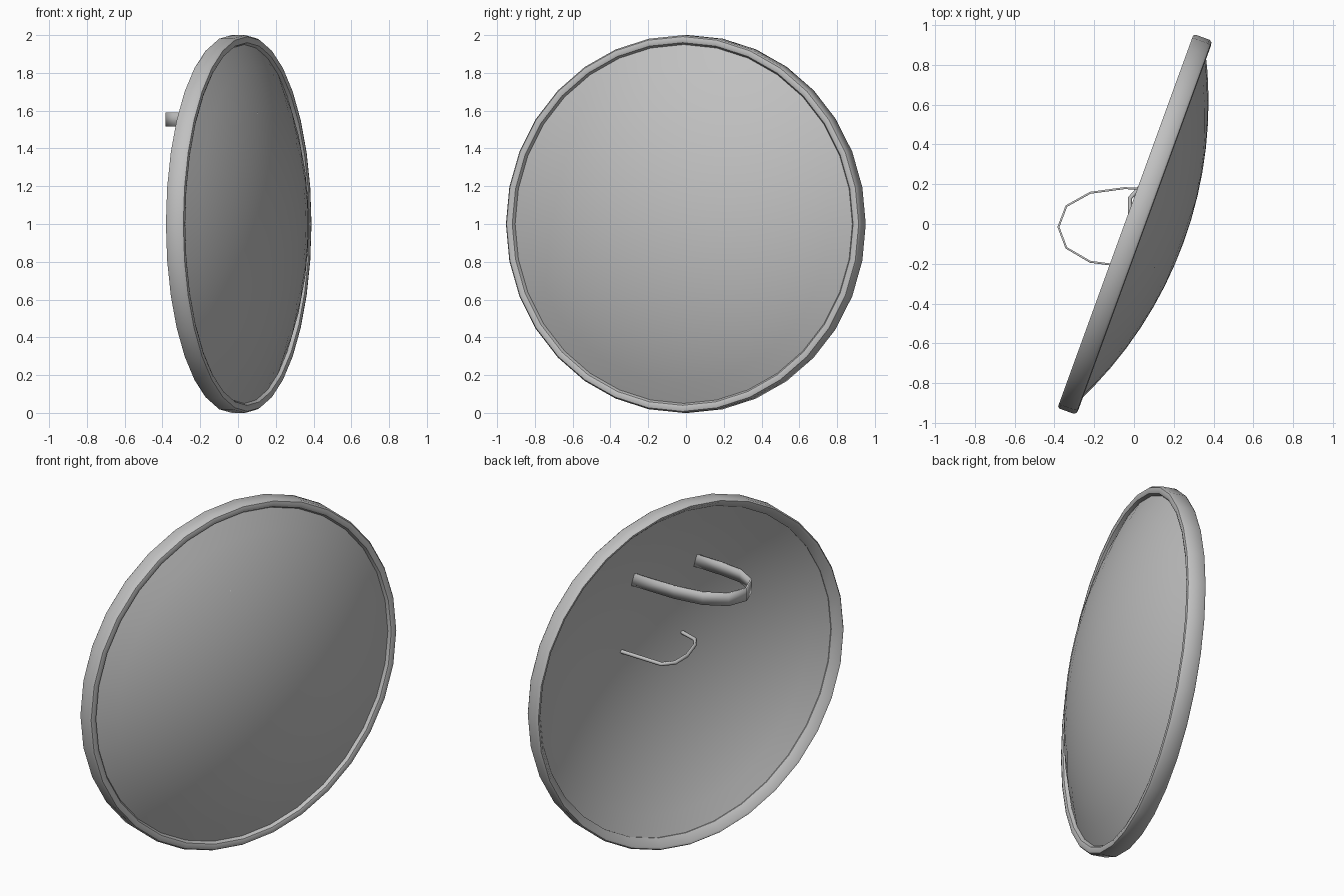
import bpy, bmesh
from math import sin, cos, pi, radians, sqrt
from mathutils import Vector

cube = bpy.data.objects.get("Cube")
if cube:
    bpy.data.objects.remove(cube, do_unlink=True)

grey = bpy.data.materials.new("plain_grey")
grey.use_nodes = True
COLOUR = (0.53, 0.53, 0.53, 1)
grey.diffuse_color = COLOUR
grey.node_tree.nodes["Principled BSDF"].inputs["Base Color"].default_value = COLOUR

# Frame of the turned shield: facing axis, sideways axis, centre
TURN = radians(20)
AXIS = Vector((cos(TURN), -sin(TURN), 0))
SIDE = Vector((sin(TURN), cos(TURN), 0))
UP = Vector((0, 0, 1))
SEGMENTS = 32


def add_object(name, data):
    obj = bpy.data.objects.new(name, data)
    bpy.context.collection.objects.link(obj)
    data.materials.append(grey)
    return obj


def smooth(obj, angle):
    bpy.ops.object.select_all(action='DESELECT')
    obj.select_set(True)
    bpy.context.view_layer.objects.active = obj
    bpy.ops.object.shade_smooth_by_angle(angle=radians(angle))


def mesh_from(bm, name):
    mesh = bpy.data.meshes.new(name)
    bm.to_mesh(mesh)
    bm.free()
    return add_object(name, mesh)


def lathe(name, profile, closed):
    """Spin (radius, depth) points around the shield's facing axis."""
    bm = bmesh.new()
    rings = []
    for i in range(SEGMENTS):
        a = 2 * pi * i / SEGMENTS
        out = SIDE * sin(a) + UP * cos(a)
        rings.append([bm.verts.new(UP + AXIS * d + out * r) for r, d in profile])
    count = len(profile)
    for i in range(SEGMENTS):
        here, there = rings[i], rings[(i + 1) % SEGMENTS]
        for j in range(count if closed else count - 1):
            k = (j + 1) % count
            bm.faces.new((here[j], here[k], there[k], there[j]))
    bmesh.ops.remove_doubles(bm, verts=bm.verts, dist=0.0005)
    bmesh.ops.recalc_face_normals(bm, faces=bm.faces)
    obj = mesh_from(bm, name)
    smooth(obj, 40)
    return obj


# Domed plate: spherical cap with a thin wall
BALL, APEX, WALL, EDGE, STEPS = 2.07, 0.266, 0.03, 0.96, 8


def cap(r):
    return APEX - BALL + sqrt(BALL ** 2 - r ** 2)


radii = [EDGE * i / STEPS for i in range(STEPS + 1)]
outer = [(r, cap(r)) for r in radii]
inner = [(r, cap(r) - WALL) for r in reversed(radii)]
lathe("shield_plate", outer + inner, False)

# Rim band with rounded corners and a sloping inner wall
lathe("shield_rim", [
    (0.945, 0.0), (0.98, -0.042), (0.992, -0.045), (1.0, -0.035),
    (1.0, 0.04), (0.992, 0.053), (0.975, 0.057), (0.96, 0.052), (0.95, 0.035),
], True)

# Arm strap: flat band bent around the forearm
strap_path = [
    (0.23, 0.175), (-0.05, 0.18), (-0.22, 0.157), (-0.34, 0.09), (-0.38, -0.015),
    (-0.34, -0.12), (-0.22, -0.19), (-0.09, -0.207), (0.105, -0.215),
]
bm = bmesh.new()
columns = [[bm.verts.new((x, y, z)) for z in (1.515, 1.59)] for x, y in strap_path]
for a, b in zip(columns, columns[1:]):
    bm.faces.new((a[0], b[0], b[1], a[1]))
strap = mesh_from(bm, "arm_strap")
thick = strap.modifiers.new("thickness", 'SOLIDIFY')
thick.thickness = 0.01
thick.offset = 0
smooth(strap, 40)

# Hand grip: thin bent rod
grip_path = [
    (0.3, 0.178), (0.03, 0.187), (-0.02, 0.13), (-0.02, 0.02),
    (0.02, -0.11), (0.06, -0.17), (0.19, -0.213),
]
curve = bpy.data.curves.new("hand_grip", 'CURVE')
curve.dimensions = '3D'
curve.bevel_depth = 0.011
curve.bevel_resolution = 1
curve.use_fill_caps = True
line = curve.splines.new('POLY')
line.points.add(len(grip_path) - 1)
for point, (x, y) in zip(line.points, grip_path):
    point.co = (x, y, 1.11, 1)
add_object("hand_grip", curve)
